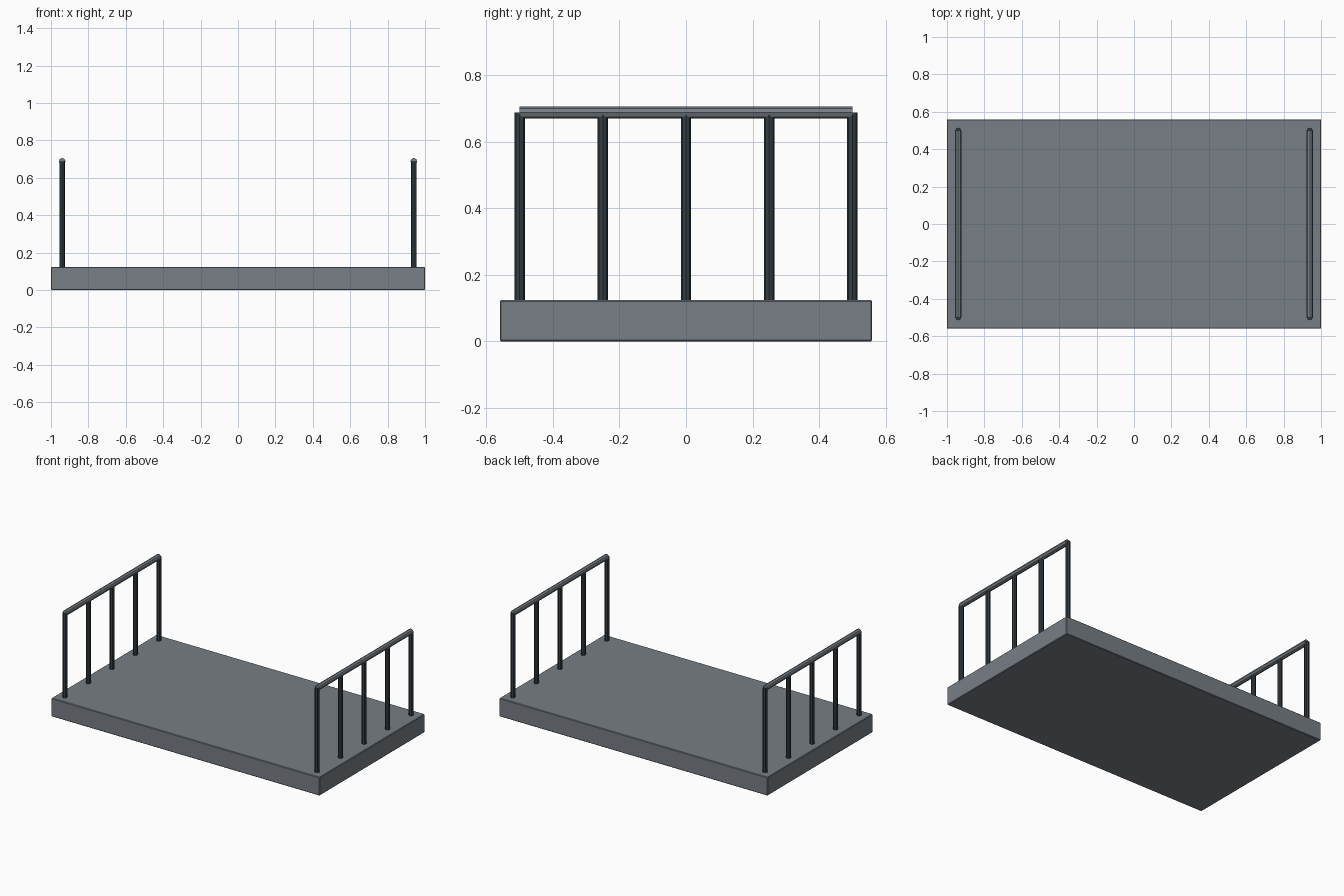
import bpy, math

if "Cube" in bpy.data.objects:
    bpy.data.objects.remove(bpy.data.objects["Cube"])


def colour(name, rgb):
    mat = bpy.data.materials.new(name)
    mat.diffuse_color = (*rgb, 1)
    mat.use_nodes = True
    mat.node_tree.nodes["Principled BSDF"].inputs["Base Color"].default_value = mat.diffuse_color
    return mat


steel = colour("slate grey", (0.185, 0.21, 0.235))
dark = colour("dark blue grey", (0.035, 0.048, 0.056))


def rod(name, mat, loc, radius, length, rot=(0, 0, 0)):
    bpy.ops.mesh.primitive_cylinder_add(vertices=8, radius=radius, depth=length,
                                        location=loc, rotation=rot)
    ob = bpy.context.object
    ob.name = name
    ob.data.materials.append(mat)


# platform slab with a slightly softened edge
DECK = 0.124
bpy.ops.mesh.primitive_cube_add(size=1, location=(0, 0, DECK / 2))
deck = bpy.context.object
deck.name = "platform"
deck.scale = (2, 1.12, DECK)
bpy.ops.object.transform_apply(location=False, rotation=False, scale=True)
deck.data.materials.append(steel)
bevel = deck.modifiers.new("soft_edge", "BEVEL")
bevel.width = 0.004
bevel.segments = 1

# end railings: five dark posts and a grey top rail on each side
TOP = 0.688
for side, x in (("left", -0.94), ("right", 0.94)):
    for i in range(5):
        rod(f"{side}_post_{i + 1}", dark, (x, -0.5 + 0.25 * i, (DECK - 0.01 + TOP) / 2),
            0.0155, TOP - DECK + 0.01)
    rod(f"{side}_top_rail", steel, (x, 0, TOP), 0.018, 1.0, (math.pi / 2, 0, 0))
